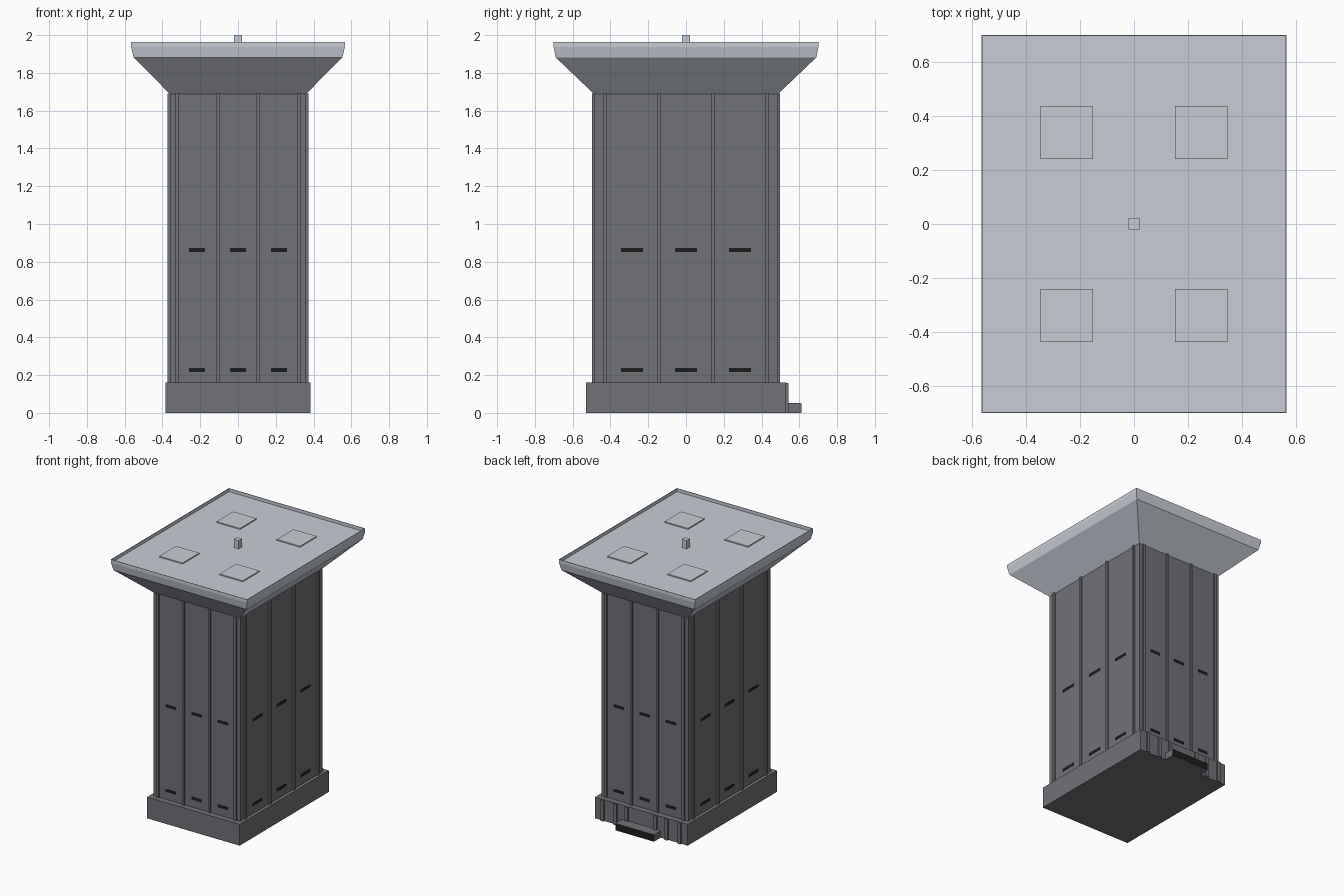
import bpy, bmesh

if "Cube" in bpy.data.objects:
    bpy.data.objects.remove(bpy.data.objects["Cube"])

def material(name, rgb):
    m = bpy.data.materials.new(name)
    m.diffuse_color = (*rgb, 1)
    m.use_nodes = True
    m.node_tree.nodes["Principled BSDF"].inputs["Base Color"].default_value = m.diffuse_color
    return m

WALL = material("dark grey wall", (0.162, 0.168, 0.182))
ROOF = material("light grey roof", (0.575, 0.61, 0.675))
BLACK = material("black slot", (0.012, 0.013, 0.013))

def finish(name, bm, mats):
    me = bpy.data.meshes.new(name)
    bmesh.ops.recalc_face_normals(bm, faces=bm.faces)
    bm.to_mesh(me)
    bm.free()
    for m in mats:
        me.materials.append(m)
    ob = bpy.data.objects.new(name, me)
    bpy.context.collection.objects.link(ob)
    return ob

def box(name, x0, x1, y0, y1, z0, z1, mat):
    bm = bmesh.new()
    bmesh.ops.create_cube(bm, size=1)
    for v in bm.verts:
        v.co.x = x1 if v.co.x > 0 else x0
        v.co.y = y1 if v.co.y > 0 else y0
        v.co.z = z1 if v.co.z > 0 else z0
    return finish(name, bm, [mat])

# Plinth, shaft
box("plinth", -0.385, 0.385, -0.53, 0.53, 0, 0.16, WALL)
WX, WY = 0.36, 0.487
box("shaft", -WX, WX, -WY, WY, 0.16, 1.69, WALL)

# Vertical ribs and dark slots on all four sides
for s in (-1, 1):
    def on_y(name, cx, w, z0, z1, d, mat):
        a, b = sorted((s * (WY - 0.005), s * (WY + d)))
        box(name, cx - w / 2, cx + w / 2, a, b, z0, z1, mat)

    def on_x(name, cy, w, z0, z1, d, mat):
        a, b = sorted((s * (WX - 0.005), s * (WX + d)))
        box(name, a, b, cy - w / 2, cy + w / 2, z0, z1, mat)

    for c in (-0.322, -0.108, 0.108, 0.322):
        on_y("wall_rib", c, 0.018, 0.16, 1.69, 0.011, WALL)
    for c in (-0.431, -0.143, 0.143, 0.431):
        on_x("wall_rib", c, 0.018, 0.16, 1.69, 0.012, WALL)
    for z in (0.217, 0.853):
        for k in (-1, 0, 1):
            on_y("vent_slot", k * 0.216, 0.085, z, z + 0.021, 0.002, BLACK)
            on_x("vent_slot", k * 0.286, 0.116, z, z + 0.021, 0.002, BLACK)

# Flared roof: lofted rectangular rings, ending in a recessed deck behind a thin rim
rings = [(0.36, 0.487, 1.688), (0.553, 0.69, 1.882), (0.566, 0.701, 1.938),
         (0.566, 0.701, 1.963), (0.563, 0.698, 1.963), (0.563, 0.698, 1.938)]
bm = bmesh.new()
loops = [[bm.verts.new((sx * x, sy * y, z)) for sx, sy in ((-1, -1), (1, -1), (1, 1), (-1, 1))]
         for x, y, z in rings]
for i in range(len(loops) - 1):
    for j in range(4):
        k = (j + 1) % 4
        bm.faces.new((loops[i][j], loops[i][k], loops[i + 1][k], loops[i + 1][j]))
bm.faces.new(loops[0][::-1])
bm.faces.new(loops[-1])
finish("flared_roof", bm, [ROOF])

# Roof hatches and central post
for sx in (-1, 1):
    for sy in (-1, 1):
        cx, cy = sx * 0.25, sy * 0.34
        box("roof_hatch", cx - 0.097, cx + 0.097, cy - 0.099, cy + 0.099, 1.933, 1.946, ROOF)
box("roof_post", -0.02, 0.02, -0.02, 0.02, 1.933, 2.0, ROOF)

# Rear entrance: pilasters, step and its dark facing
for s in (-1, 1):
    for c in (0.32, 0.213, 0.12):
        box("rear_pilaster", s * c - 0.013, s * c + 0.013, 0.525, 0.542, 0, 0.157, WALL)
box("rear_step", -0.16, 0.16, 0.525, 0.609, 0, 0.053, WALL)
box("step_front_facing", -0.155, 0.155, 0.605, 0.612, 0.003, 0.05, BLACK)
